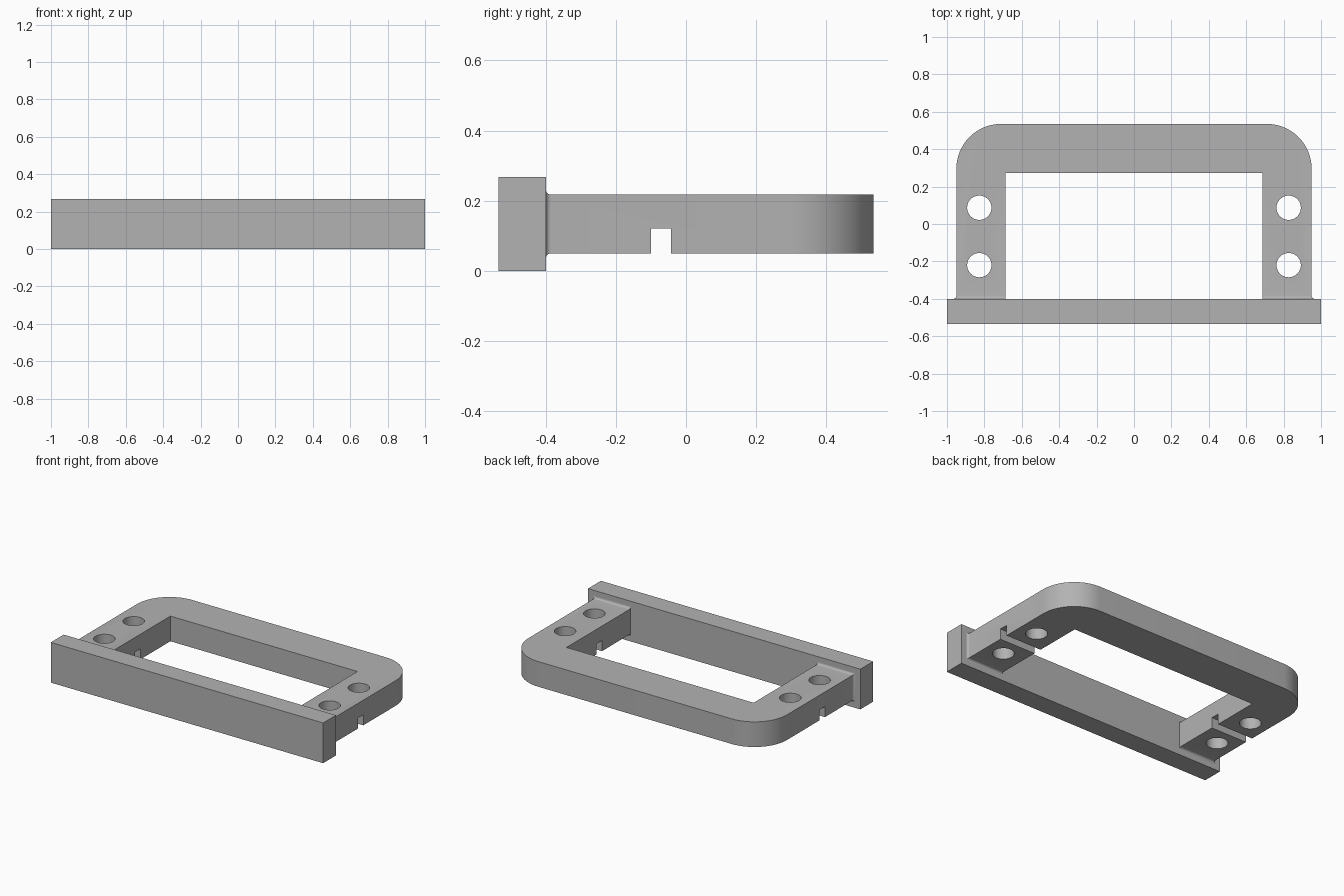
import bpy, bmesh
from math import sin, cos, pi, radians
from mathutils import Vector

cube = bpy.data.objects.get("Cube")
if cube:
    bpy.data.objects.remove(cube, do_unlink=True)

grey = bpy.data.materials.new("plain grey")
grey.use_nodes = True
COLOUR = (0.45, 0.45, 0.45, 1)
grey.diffuse_color = COLOUR
grey.node_tree.nodes["Principled BSDF"].inputs["Base Color"].default_value = COLOUR

BOTTOM, TOP = 0.05, 0.217      # frame height range
OUTER, INNER = 0.95, 0.687     # frame half widths
BACK, INNER_BACK = 0.535, 0.272
BAR_BACK, FILLET, CORNER = -0.4, 0.015, 0.24


def add_object(name, bm):
    bmesh.ops.recalc_face_normals(bm, faces=bm.faces[:])
    mesh = bpy.data.meshes.new(name)
    bm.to_mesh(mesh)
    bm.free()
    mesh.materials.append(grey)
    obj = bpy.data.objects.new(name, mesh)
    bpy.context.collection.objects.link(obj)
    return obj


def box(name, lo, hi):
    bm = bmesh.new()
    bmesh.ops.create_cube(bm, size=1)
    lo, hi = Vector(lo), Vector(hi)
    for v in bm.verts:
        v.co = (lo + hi) / 2 + v.co * (hi - lo)
    return add_object(name, bm)


def cylinder(name, x, y, radius):
    bm = bmesh.new()
    bmesh.ops.create_cone(bm, cap_ends=True, segments=48, radius1=radius,
                          radius2=radius, depth=1)
    bmesh.ops.translate(bm, verts=bm.verts[:], vec=(x, y, 0))
    return add_object(name, bm)


# Front bar
box("front_bar", (-1, -BACK, 0), (1, BAR_BACK, 0.267))

# U-shaped frame: plan outline with rounded back corners, extruded upward
start = BAR_BACK + FILLET
half = [(INNER, INNER_BACK), (INNER, start), (OUTER, start)]
for i in range(17):
    a = i / 16 * pi / 2
    half.append((OUTER - CORNER + CORNER * cos(a), BACK - CORNER + CORNER * sin(a)))
outline = half + [(-x, y) for x, y in reversed(half)]
bm = bmesh.new()
base = bm.faces.new([bm.verts.new((x, y, BOTTOM)) for x, y in outline])
raised = bmesh.ops.extrude_face_region(bm, geom=[base], use_keep_orig=True)
bmesh.ops.translate(bm, vec=(0, 0, TOP - BOTTOM),
                    verts=[g for g in raised["geom"] if isinstance(g, bmesh.types.BMVert)])

# Flared fillets where the arms meet the bar (top, bottom and outer sides)
ends = [f for f in bm.faces if all(abs(v.co.y - start) < 1e-5 for v in f.verts)]
for end in ends:
    steps, flare = 6, 0
    for i in range(1, steps + 1):
        a = i / steps * pi / 2
        grow = FILLET * (1 - cos(a)) - flare
        flare += grow
        end = bmesh.ops.extrude_discrete_faces(bm, faces=[end])["faces"][0]
        for v in end.verts:
            v.co.y = start - FILLET * sin(a)
            v.co.z += grow if v.co.z > (BOTTOM + TOP) / 2 else -grow
            if abs(v.co.x) > (INNER + OUTER) / 2:
                v.co.x += grow if v.co.x > 0 else -grow
frame = add_object("frame", bm)

# Vertical bolt holes and underside grooves across both arms
cutters = []
for side in (-1, 1):
    for y in (-0.22, 0.087):
        cutters.append(cylinder("bolt_hole_cutter", side * 0.827, y, 0.065))
    xs = sorted((side * 0.6, side * 1.1))
    cutters.append(box("groove_cutter", (xs[0], -0.1, -0.1), (xs[1], -0.043, 0.12)))
for cutter in cutters:
    cutter.hide_render = True
    cut = frame.modifiers.new(cutter.name, "BOOLEAN")
    cut.operation, cut.solver, cut.object = "DIFFERENCE", "EXACT", cutter

# Bake the cuts, then remove the cutters
bpy.ops.object.select_all(action="DESELECT")
frame.select_set(True)
bpy.context.view_layer.objects.active = frame
for name in [m.name for m in frame.modifiers]:
    bpy.ops.object.modifier_apply(modifier=name)
for cutter in cutters:
    bpy.data.objects.remove(cutter, do_unlink=True)
bpy.ops.object.shade_smooth_by_angle(angle=radians(30))
